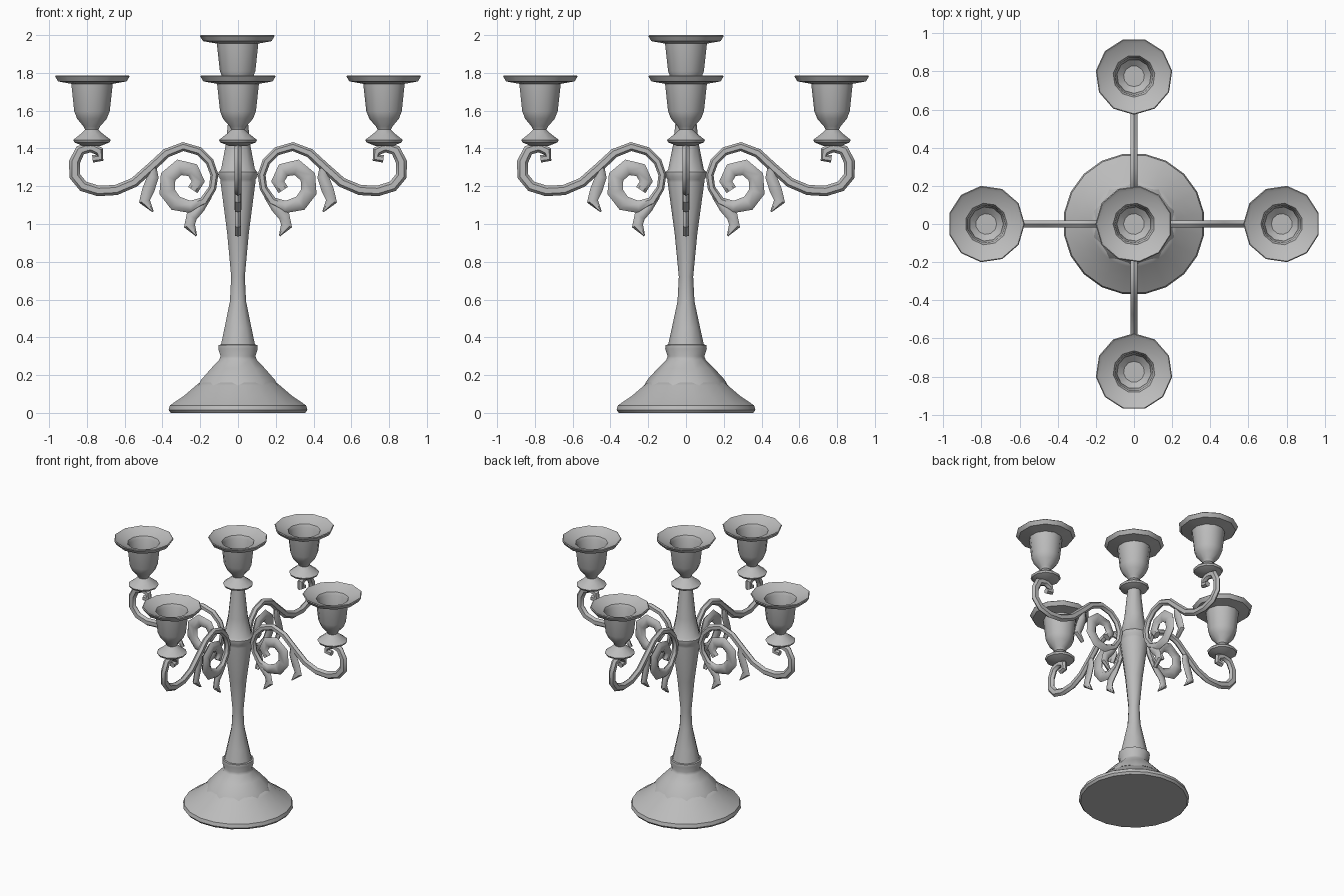
import bpy, bmesh, math
from mathutils import Vector, Matrix

cube = bpy.data.objects.get("Cube")
if cube:
    bpy.data.objects.remove(cube)

metal = bpy.data.materials.new("grey_metal")
metal.use_nodes = True
GREY = (0.5, 0.5, 0.5, 1)
metal.diffuse_color = GREY
metal.node_tree.nodes["Principled BSDF"].inputs["Base Color"].default_value = GREY


def finish(name, bm, matrix=Matrix(), angle=40):
    bmesh.ops.recalc_face_normals(bm, faces=bm.faces)
    mesh = bpy.data.meshes.new(name)
    bm.to_mesh(mesh)
    bm.free()
    mesh.transform(matrix)
    mesh.materials.append(metal)
    obj = bpy.data.objects.new(name, mesh)
    bpy.context.collection.objects.link(obj)
    bpy.ops.object.select_all(action='DESELECT')
    obj.select_set(True)
    bpy.context.view_layer.objects.active = obj
    bpy.ops.object.shade_smooth_by_angle(angle=math.radians(angle))
    return obj


def skin(bm, rings):
    """Join rings of vertices with quads and cap both ends."""
    n = len(rings[0])
    for a, b in zip(rings, rings[1:]):
        for i in range(n):
            j = (i + 1) % n
            bm.faces.new((a[i], a[j], b[j], b[i]))
    bm.faces.new(rings[0])
    bm.faces.new(rings[-1])


def lathe(name, profile, sides, matrix=Matrix()):
    bm = bmesh.new()
    rings = []
    for r, z in profile:
        angles = [2 * math.pi * (i + 0.5) / sides for i in range(sides)]
        rings.append([bm.verts.new((r * math.cos(a), r * math.sin(a), z)) for a in angles])
    skin(bm, rings)
    return finish(name, bm, matrix)


def scroll(name, path, widths, depth, matrix, sides=6):
    """Sweep a flattened section along a path in the XZ plane."""
    bm = bmesh.new()
    pts = [Vector((x, 0, z)) for x, z in path]
    rings = []
    for i, p in enumerate(pts):
        tangent = (pts[min(i + 1, len(pts) - 1)] - pts[max(i - 1, 0)]).normalized()
        normal = Vector((-tangent.z, 0, tangent.x))
        t = i / (len(pts) - 1) * (len(widths) - 1)
        k = min(int(t), len(widths) - 2)
        w = widths[k] + (widths[k + 1] - widths[k]) * (t - k)
        ring = []
        for s in range(sides):
            a = 2 * math.pi * s / sides
            side = Vector((0, depth / 2 * math.sin(a) / math.sin(math.pi / 3), 0))
            ring.append(bm.verts.new(p + normal * (w / 2 * math.cos(a)) + side))
        rings.append(ring)
    skin(bm, rings)
    return finish(name, bm, matrix, 50)


# Base and stem
lathe("base", [(0.36, 0), (0.372, 0.015), (0.365, 0.04), (0.29, 0.09), (0.225, 0.145),
               (0.2, 0.165)], 20)
lathe("base_neck", [(0.225, 0.14), (0.205, 0.175), (0.15, 0.235), (0.105, 0.28), (0.097, 0.3),
                    (0.11, 0.34), (0.107, 0.36), (0.09, 0.362)], 10)
lathe("stem", [(0.097, 0.35), (0.075, 0.45), (0.045, 0.59), (0.038, 0.72), (0.06, 0.95),
               (0.097, 1.22), (0.097, 1.235), (0.108, 1.25), (0.108, 1.275), (0.094, 1.29),
               (0.068, 1.42), (0.045, 1.64)], 10)

# Candle cup, with heights measured from the rim
CUP = [(0.045, -0.375), (0.095, -0.355), (0.102, -0.342), (0.06, -0.31), (0.036, -0.288),
       (0.045, -0.27), (0.08, -0.23), (0.096, -0.19), (0.112, -0.045), (0.185, -0.032),
       (0.202, -0.005), (0.197, 0), (0.18, -0.012), (0.11, -0.035), (0.1, -0.055),
       (0.09, -0.17), (0.055, -0.2)]
lathe("center_cup", CUP, 11, Matrix.Translation((0, 0, 2)))

# Scrolling arm, from the inner curl out to the hook under the cup
ARM = [(.24, 1.18), (.21, 1.225), (.24, 1.285), (.31, 1.3), (.37, 1.25), (.375, 1.17),
       (.33, 1.11), (.25, 1.09), (.18, 1.12), (.135, 1.19), (.125, 1.26), (.15, 1.33),
       (.205, 1.385), (.29, 1.41), (.38, 1.375), (.46, 1.3), (.55, 1.22), (.645, 1.18),
       (.74, 1.175), (.82, 1.2), (.865, 1.255), (.865, 1.33), (.835, 1.39), (.78, 1.407),
       (.735, 1.385), (.73, 1.35), (.77, 1.345)]
ARM_WIDTHS = [.06, .085, .085, .04, .045, .05, .055, .06, .055, .04]
INNER_LEAF = [(.15, 1.15), (.2, 1.085), (.245, 1.04), (.257, .99), (.22, .937)]
OUTER_LEAF = [(.45, 1.32), (.45, 1.25), (.475, 1.18), (.495, 1.12), (.45, 1.065)]

for i, side in enumerate(("left", "back", "right", "front")):
    turn = Matrix.Rotation(i * math.pi / 2, 4, 'Z')
    scroll(side + "_arm", ARM, ARM_WIDTHS, 0.036, turn)
    scroll(side + "_inner_leaf", INNER_LEAF, [.03, .05, .06, .06, .008], 0.03, turn)
    scroll(side + "_outer_leaf", OUTER_LEAF, [.03, .06, .065, .06, .008], 0.03, turn)
    lathe(side + "_cup", CUP, 11, turn @ Matrix.Translation((0.775, 0, 1.787)))
